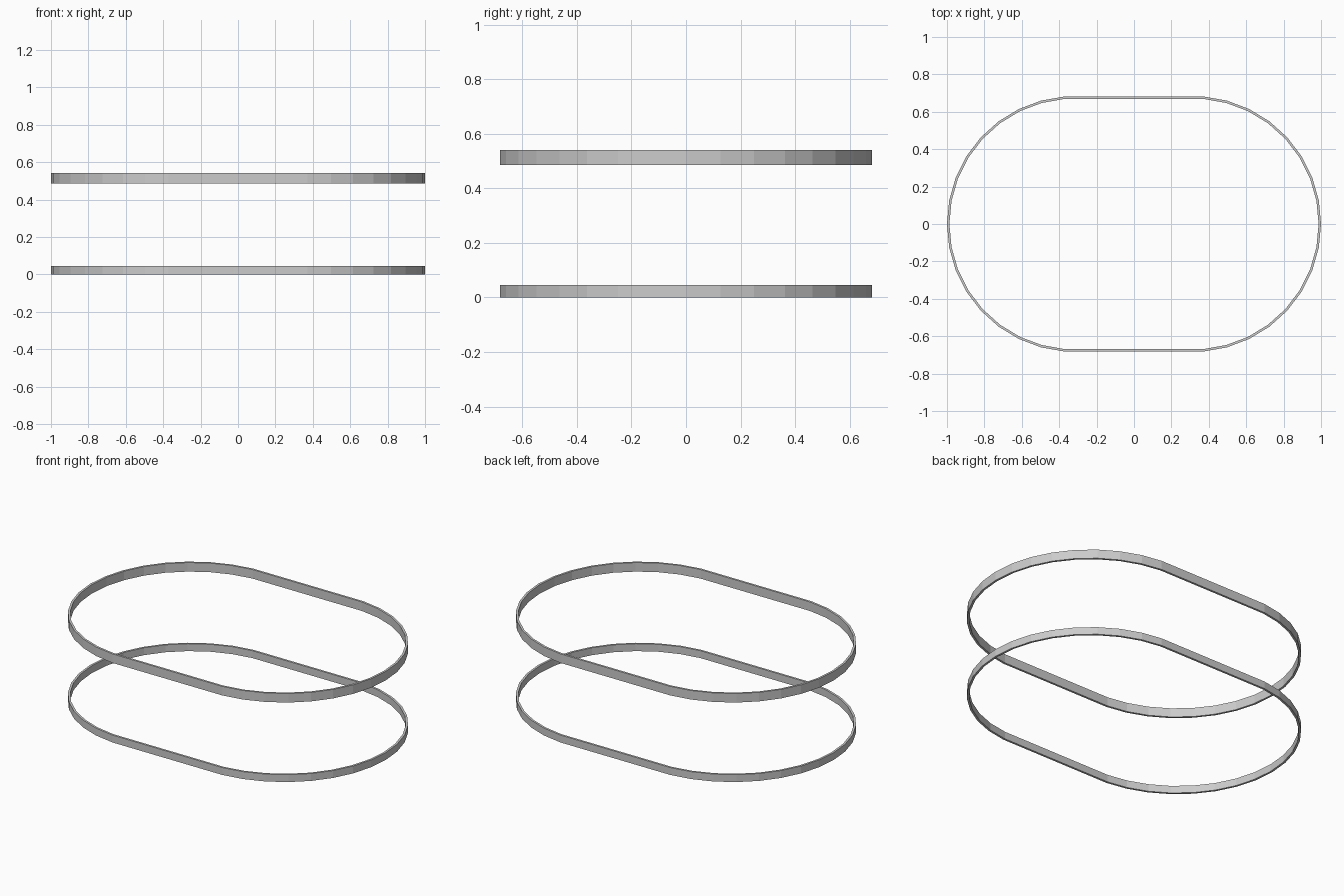
import bpy, bmesh, math

cube = bpy.data.objects.get("Cube")
if cube:
    bpy.data.objects.remove(cube, do_unlink=True)

grey = bpy.data.materials.new("plain grey")
grey.use_nodes = True
colour = (0.6, 0.6, 0.6, 1)
grey.diffuse_color = colour
grey.node_tree.nodes["Principled BSDF"].inputs["Base Color"].default_value = colour

RADIUS = 0.684          # outer radius of each rounded end
CENTRE = 1 - RADIUS     # distance of each arc centre from the middle
SWEEP = math.radians(85.3)
STEPS = 8               # segments per quarter
THICKNESS = 0.013


def outline(radius):
    """Closed oval made of two arcs joined by straight sides."""
    points = []
    for side in (1, -1):
        for i in range(-STEPS, STEPS + 1):
            a = SWEEP * i / STEPS
            points.append((side * (CENTRE + radius * math.cos(a)),
                           side * radius * math.sin(a)))
    return points


def band(name, bottom, top):
    """Thin upright band with a rectangular cross-section."""
    bm = bmesh.new()
    outer, inner = outline(RADIUS), outline(RADIUS - THICKNESS)
    loops = [[bm.verts.new((x, y, z)) for x, y in pts]
             for pts, z in ((outer, bottom), (outer, top), (inner, top), (inner, bottom))]
    n = len(outer)
    for k in range(4):
        a, b = loops[k], loops[(k + 1) % 4]
        for i in range(n):
            j = (i + 1) % n
            bm.faces.new((a[i], a[j], b[j], b[i]))
    bmesh.ops.recalc_face_normals(bm, faces=bm.faces)
    mesh = bpy.data.meshes.new(name)
    bm.to_mesh(mesh)
    bm.free()
    mesh.materials.append(grey)
    bpy.context.collection.objects.link(bpy.data.objects.new(name, mesh))


# Two matching hoops, one above the other
band("lower_band", 0, 0.045)
band("upper_band", 0.486, 0.541)
